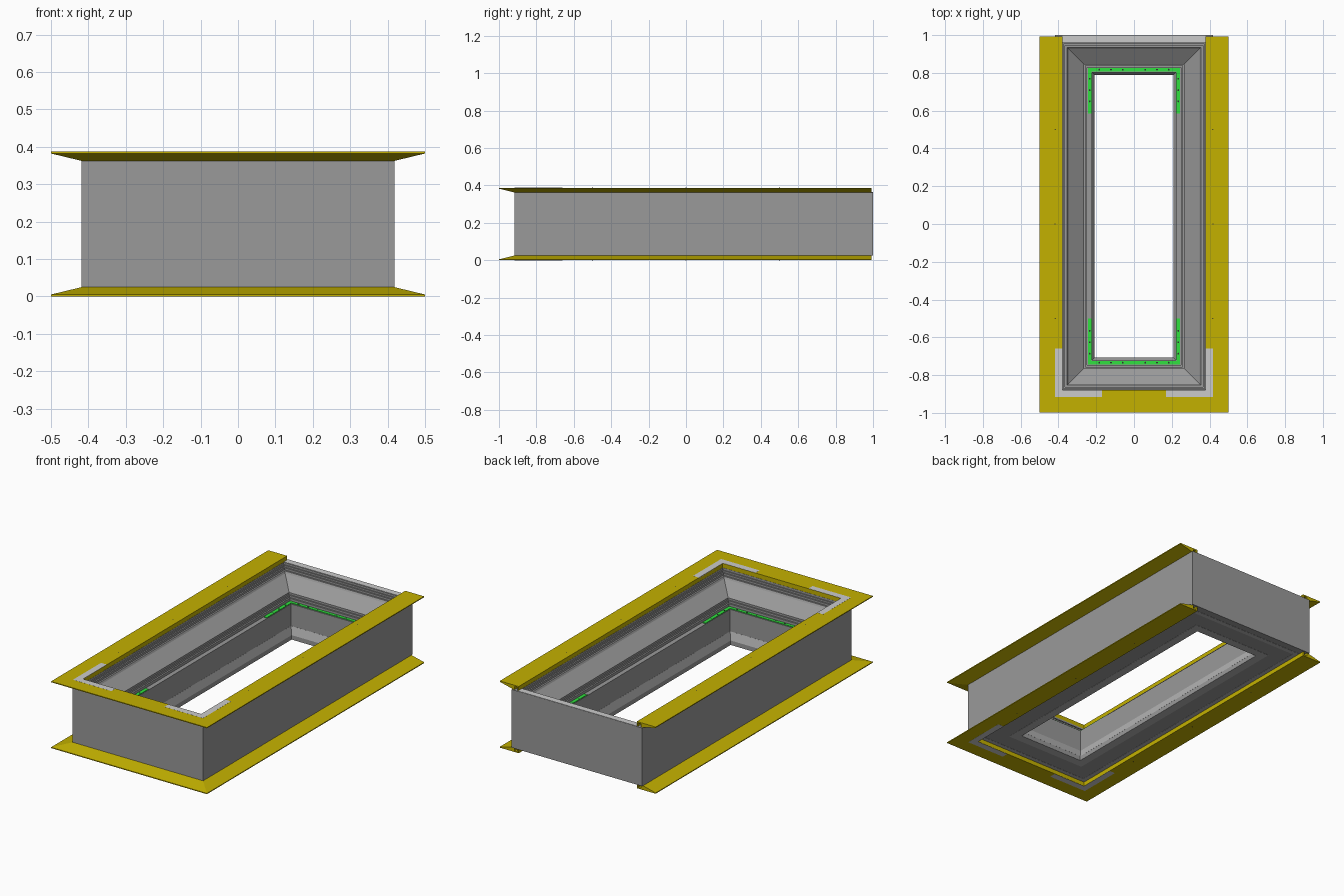
import bpy, bmesh

if "Cube" in bpy.data.objects:
    bpy.data.objects.remove(bpy.data.objects["Cube"])

H = 0.387                        # overall height
OX, OY0, OY1 = 0.419, -0.918, 1.0  # outer rectangle of the grey frame


def material(name, rgb):
    m = bpy.data.materials.new(name)
    m.diffuse_color = (*rgb, 1)
    m.use_nodes = True
    m.node_tree.nodes["Principled BSDF"].inputs["Base Color"].default_value = m.diffuse_color
    return m


GREY = material("grey", (0.32, 0.32, 0.32))
MID = material("mid_grey", (0.45, 0.45, 0.45))
LIGHT = material("light_grey", (0.62, 0.62, 0.64))
YELLOW = material("yellow", (0.55, 0.44, 0.0))
GREEN = material("green", (0.03, 0.75, 0.05))
DARK = material("dark", (0.03, 0.03, 0.03))


def finish(name, bm, mat):
    bmesh.ops.remove_doubles(bm, verts=bm.verts, dist=1e-6)
    bmesh.ops.recalc_face_normals(bm, faces=bm.faces)
    me = bpy.data.meshes.new(name)
    bm.to_mesh(me)
    bm.free()
    ob = bpy.data.objects.new(name, me)
    ob.data.materials.append(mat)
    bpy.context.collection.objects.link(ob)
    return ob


def sweep(name, profile, path, mat, closed):
    """Mitred sweep: path(x) gives the corner points for a profile offset x."""
    bm = bmesh.new()
    rows = [[bm.verts.new((px, py, z)) for px, py in path(x)] for x, z in profile]
    n, k = len(rows), len(rows[0])
    for i in range(n):
        a, b = rows[i], rows[(i + 1) % n]
        for j in range(k if closed else k - 1):
            m = (j + 1) % k
            bm.faces.new((a[j], a[m], b[m], b[j]))
    if not closed:
        for j in (0, k - 1):
            bm.faces.new([r[j] for r in rows])
    return finish(name, bm, mat)


def ring(x):
    d = OX - x
    return [(-x, OY0 + d), (x, OY0 + d), (x, OY1 - d), (-x, OY1 - d)]


def three_sides(x):
    y = OY0 + OX - x
    return [(-x, 0.992), (-x, y), (x, y), (x, 0.992)]


def boxes(name, spans, z0, z1, mat):
    bm = bmesh.new()
    for x0, x1, y0, y1 in spans:
        vs = bmesh.ops.create_cube(bm, size=1)["verts"]
        for v in vs:
            v.co = ((x0 + x1) / 2 + v.co.x * (x1 - x0),
                    (y0 + y1) / 2 + v.co.y * (y1 - y0),
                    (z0 + z1) / 2 + v.co.z * (z1 - z0))
    return finish(name, bm, mat)


def discs(name, points, z0, z1, r, mat):
    bm = bmesh.new()
    for x, y in points:
        c = bmesh.ops.create_cone(bm, cap_ends=True, segments=10, radius1=r,
                                  radius2=r, depth=z1 - z0)["verts"]
        bmesh.ops.translate(bm, verts=c, vec=(x, y, (z0 + z1) / 2))
    return finish(name, bm, mat)


# Grey frame: stepped rim, sloped reveal, stepped ledge and opening wall
frame = [(.419, .025), (.419, .362), (.378, .362), (.378, .350), (.372, .350),
         (.372, .340), (.364, .340), (.364, .328), (.354, .328), (.348, .318),
         (.264, .262), (.264, .250), (.257, .250), (.257, .238), (.248, .238),
         (.248, .222), (.222, .222), (.222, .095), (.209, .050), (.209, .025)]
sweep("frame", frame, ring, GREY, True)

# Lighter band inside the opening and edge strips under the frame
sweep("opening_band", [(.2222, .095), (.2215, .095), (.2085, .050), (.2092, .050)],
      ring, MID, True)
for name, a, b in (("under_strip_outer", .378, .352), ("under_strip_inner", .258, .209)):
    sweep(name, [(a, .026), (a, .024), (b, .024), (b, .026)], ring, MID, True)

# Yellow tapered flanges on three sides, top and bottom
flange = [(.379, .350), (.379, H), (.5, H), (.5, .382), (.417, .362),
          (.405, .362), (.405, .380), (.388, .380), (.388, .350)]
sweep("top_flange", flange, three_sides, YELLOW, False)
low = [(x, H - max(z, .362)) for x, z in flange]
sweep("bottom_flange", low, three_sides, YELLOW, False)

# Light strip along the open back edge
boxes("back_strip", [(-.379, .379, .962, .999)], .355, .364, LIGHT)

# L-shaped corner plates let into the flanges
plates = []
for s in (-1, 1):
    plates.append((*sorted((s * .379, s * .417)), -.917, -.66))
    plates.append((*sorted((s * .17, s * .379)), -.917, -.879))
boxes("top_corner_plates", plates, H - .004, H + .0004, LIGHT)
boxes("bottom_corner_plates", plates, -.0004, .004, LIGHT)

# Screws along the side flanges
screws = [(s * .417, y) for s in (-1, 1) for y in (-.5, 0, .5)]
discs("top_screws", screws, H - .003, H + .0004, .003, DARK)
discs("bottom_screws", screws, -.0004, .003, .003, DARK)

# Green angle clips in the opening corners, with their holes
clips, holes = [], []
for y_in, y_out, y_end, y_mid in ((.808, .826, .585, .817), (-.725, -.743, -.5, -.734)):
    clips.append((-.244, .244, *sorted((y_in, y_out))))
    step = -.06 if y_end > 0 else .06
    for s in (-1, 1):
        clips.append((*sorted((s * .224, s * .244)), *sorted((y_in, y_end))))
        holes += [(s * .234, y_mid + step * (i + .8)) for i in range(3)]
        holes += [(s * (.06 + .062 * i), y_mid) for i in range(3)]
boxes("corner_clips", clips, .220, .226, GREEN)
discs("clip_holes", holes, .222, .2268, .005, DARK)
